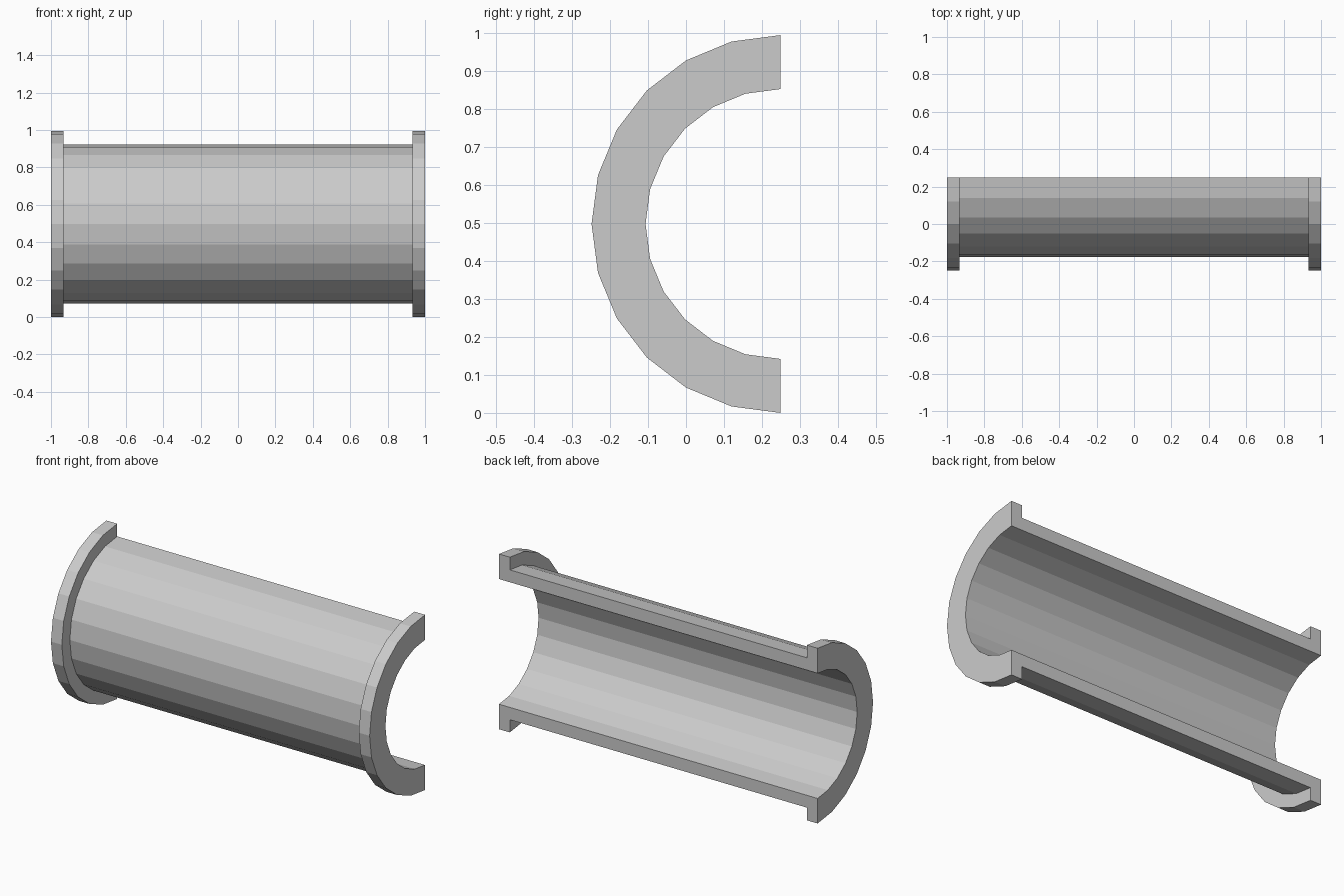
import bpy, bmesh, math

if "Cube" in bpy.data.objects:
    bpy.data.objects.remove(bpy.data.objects["Cube"])

R_FLANGE, R_TUBE, R_BORE = 0.497, 0.425, 0.355
X_END, X_FLANGE = 1.0, 0.932
STEPS = 12  # half of a 24-sided circle

# Closed wall section as (x, radius)
right = [(X_FLANGE, R_TUBE), (X_FLANGE, R_FLANGE), (X_END, R_FLANGE), (X_END, R_BORE)]
section = right + [(-x, r) for x, r in reversed(right)]

# Sweep the section through 180 degrees, bulging towards the front
bm = bmesh.new()
rings = []
for i in range(STEPS + 1):
    a = math.pi * i / STEPS
    rings.append([bm.verts.new((x, R_FLANGE / 2 - r * math.sin(a), R_FLANGE + r * math.cos(a)))
                  for x, r in section])
n = len(section)
for a, b in zip(rings, rings[1:]):
    for k in range(n):
        m = (k + 1) % n
        bm.faces.new((a[k], a[m], b[m], b[k]))

# Flat cut faces along the back
bm.faces.new(rings[0])
bm.faces.new(rings[-1])
bmesh.ops.recalc_face_normals(bm, faces=bm.faces)

mesh = bpy.data.meshes.new("flanged_half_pipe")
bm.to_mesh(mesh)
bm.free()
bpy.context.collection.objects.link(bpy.data.objects.new("flanged_half_pipe", mesh))
